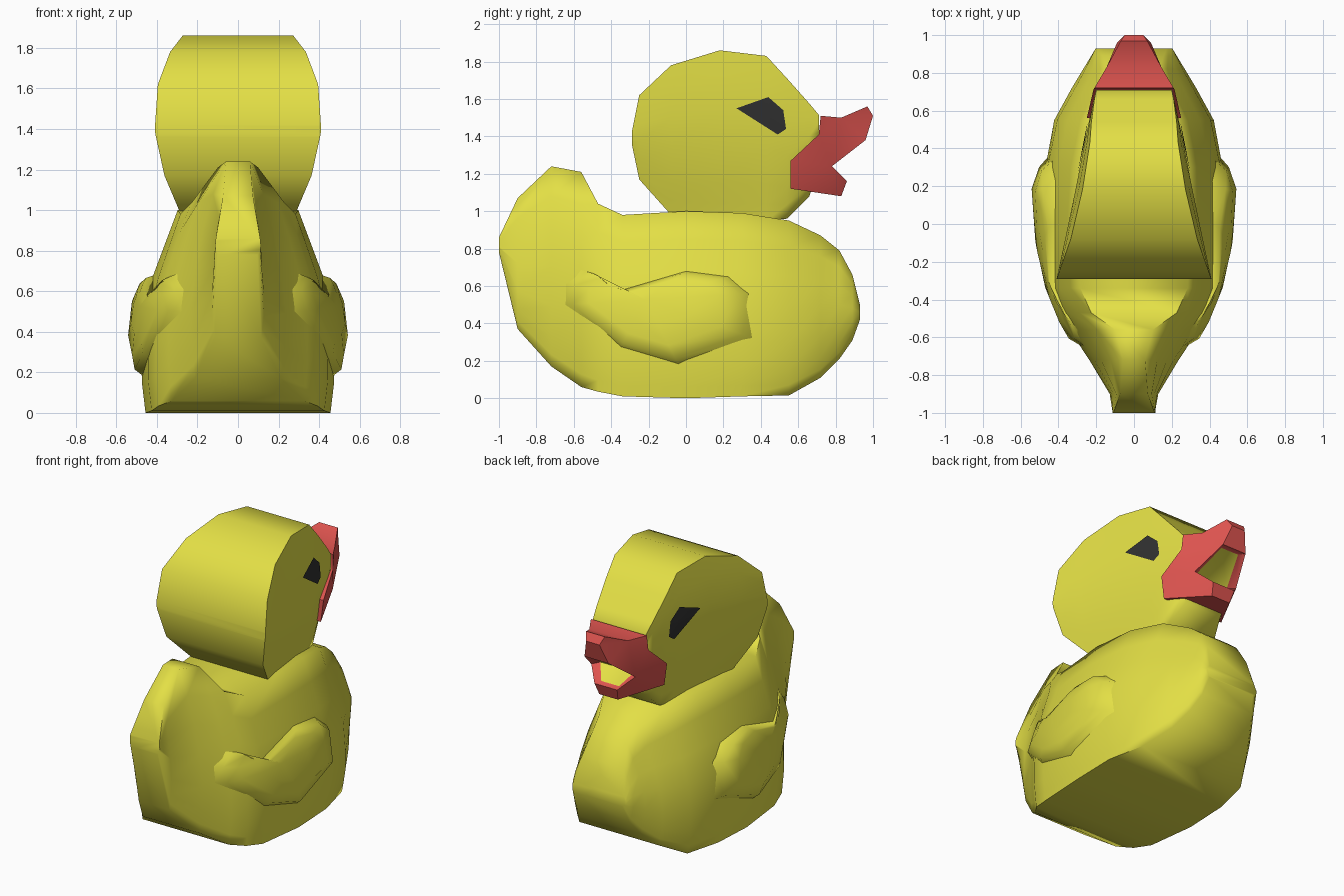
import bpy, bmesh
from math import radians
from mathutils import Vector
from mathutils.bvhtree import BVHTree

cube = bpy.data.objects.get("Cube")
if cube:
    bpy.data.objects.remove(cube)


def material(name, rgb):
    m = bpy.data.materials.new(name)
    m.use_nodes = True
    m.diffuse_color = (*rgb, 1)
    m.node_tree.nodes["Principled BSDF"].inputs["Base Color"].default_value = (*rgb, 1)
    return m


YELLOW = material("yellow", (0.77, 0.74, 0.06))
RED = material("red", (0.74, 0.09, 0.08))
BLACK = material("black", (0.03, 0.03, 0.03))


def interp(table, t):
    """Linear lookup in a list of (key, value)."""
    if t <= table[0][0]:
        return table[0][1]
    for (a, va), (b, vb) in zip(table, table[1:]):
        if t <= b:
            return va + (vb - va) * (t - a) / (b - a)
    return table[-1][1]


def finish(bm, name, mats, angle):
    bmesh.ops.recalc_face_normals(bm, faces=bm.faces)
    me = bpy.data.meshes.new(name)
    bm.to_mesh(me)
    bm.free()
    ob = bpy.data.objects.new(name, me)
    bpy.context.collection.objects.link(ob)
    for m in mats:
        me.materials.append(m)
    bpy.ops.object.select_all(action="DESELECT")
    ob.select_set(True)
    bpy.context.view_layer.objects.active = ob
    bpy.ops.object.shade_smooth_by_angle(angle=radians(angle))
    return ob


def loft(name, stations, levels, width_y, width_z, top_taper, low_taper):
    """Slices along y; half width comes from length and height curves and tapers."""
    bm = bmesh.new()
    rings = []
    for y, low, high in stations:
        half = []
        for f in levels:
            z = low + (high - low) * f
            taper = 1 - interp(top_taper, y) * f ** 2 - interp(low_taper, y) * (1 - f) ** 4
            half.append((interp(width_y, y) * interp(width_z, z) * taper, z))
        pts = half + [(-x, z) for x, z in reversed(half)]
        rings.append([bm.verts.new((x, y, z)) for x, z in pts])
    for a, b in zip(rings, rings[1:]):
        for i in range(len(a)):
            j = (i + 1) % len(a)
            bm.faces.new((a[i], a[j], b[j], b[i]))
    bm.faces.new(rings[0])
    bm.faces.new(rings[-1])
    tree = BVHTree.FromBMesh(bm)
    finish(bm, name, [YELLOW], 75)
    return tree


def flank(tree, y, z):
    """Half width of a lofted part at a point of its side."""
    return tree.ray_cast(Vector((2, y, z)), Vector((-1, 0, 0)))[0].x


# Body with upturned tail and rounded chest
body_tree = loft(
    "body",
    [(-1, .78, .86), (-.9, .37, 1.07), (-.72, .17, 1.24), (-.56, .06, 1.21),
     (-.47, .035, 1.04), (-.34, .01, .98), (0, 0, 1), (.3, .01, .99),
     (.55, .015, .95), (.72, .11, .87), (.82, .21, .79), (.89, .31, .66), (.93, .42, .5)],
    (0, .06, .15, .3, .5, .68, .85, 1),
    [(-1, .15), (-.9, .145), (-.72, .25), (-.56, .35), (-.45, .42), (-.33, .45),
     (0, .48), (.3, .475), (.55, .44), (.76, .34), (.93, .22)],
    [(0, .95), (.2, 1), (.5, .98), (.68, .87), (1, .62), (1.25, .22)],
    [(.2, 0), (.55, .22), (.72, .42), (.82, .42), (.93, .2)],
    [(-.8, .2), (-.5, 0), (.3, 0), (.55, .06), (.8, .2)])

# Head, broad at the back and narrow towards the beak, with a tucked neck
head_tree = loft(
    "head",
    [(-.29, 1.36, 1.42), (-.25, 1.17, 1.62), (-.08, .98, 1.78), (.18, .95, 1.86),
     (.43, .95, 1.83), (.54, .96, 1.71), (.66, 1.08, 1.575), (.71, 1.25, 1.515)],
    (0, .1, .22, .45, .65, .85, 1),
    [(-.29, .41), (-.2, .395), (0, .35), (.25, .3), (.45, .26), (.72, .2)],
    [(.97, .76), (1.15, .89), (1.39, 1), (1.62, .98), (1.78, .91), (1.86, .87)],
    [(0, 0)], [(.54, 0), (.7, .3)])

# Open beak: side profile with its half width at each corner, (y, z, x)
BEAK = [(.56, 1.27, .25), (.71, 1.41, .215), (.72, 1.51, .21), (.83, 1.5, .145),
        (.97, 1.56, .07), (1, 1.51, .05), (.96, 1.38, .09), (.78, 1.24, .165),
        (.86, 1.16, .085), (.83, 1.08, .07), (.56, 1.12, .23)]
bm = bmesh.new()
left = [bm.verts.new((x, y, z)) for y, z, x in BEAK]
right = [bm.verts.new((-x, y, z)) for y, z, x in BEAK]
mouth = []
for i in range(len(BEAK)):
    j = (i + 1) % len(BEAK)
    f = bm.faces.new((left[i], left[j], right[j], right[i]))
    if i in (6, 7):
        mouth.append(f)
sides = [bm.faces.new(left), bm.faces.new(right)]
bmesh.ops.recalc_face_normals(bm, faces=bm.faces)
bmesh.ops.inset_region(bm, faces=mouth, thickness=.04, depth=-.03)
for f in mouth:
    f.material_index = 1
bmesh.ops.triangulate(bm, faces=sides)
finish(bm, "beak", [RED, YELLOW], 45)


def patch(name, outline, side, scales, surface, mat):
    """Disc of nested rings on a flank; surface gives x for y, z and ring number."""
    bm = bmesh.new()
    centre = sum((Vector(p) for p in outline), Vector((0, 0))) / len(outline)
    rings = []
    for k, s in enumerate(scales):
        ring = []
        for p in outline:
            q = centre + (Vector(p) - centre) * s
            ring.append(bm.verts.new((side * surface(q.x, q.y, k), q.x, q.y)))
        rings.append(ring)
    n = len(outline)
    for a, b in zip(rings, rings[1:]):
        for i in range(n):
            bm.faces.new((a[i], a[(i + 1) % n], b[(i + 1) % n], b[i]))
    tip = bm.verts.new((side * surface(centre.x, centre.y, len(scales)), *centre))
    for i in range(n):
        bm.faces.new((rings[-1][i], rings[-1][(i + 1) % n], tip))
    ob = finish(bm, name, [mat], 75)
    # An open patch must face away from the middle of the model
    if sum(p.normal.x * p.area for p in ob.data.polygons) * side < 0:
        ob.data.flip_normals()


def eye_surface(y, z, ring):
    return flank(head_tree, y, z) + .007


WING_X = [(-.65, .32), (-.45, .44), (-.1, .52), (.2, .54), (.37, .47)]
WING_Z = [(.18, -.02), (.3, .005), (.5, 0), (.6, -.03), (.68, -.08)]


def wing_surface(y, z, ring):
    skin = flank(body_tree, y, z)
    if ring == 0:
        return skin - .005
    return max(skin + .015, interp(WING_X, y) + interp(WING_Z, z))


EYE = [(.27, 1.55), (.44, 1.61), (.52, 1.54), (.535, 1.44), (.49, 1.41)]
WING = [(-.65, .5), (-.65, .61), (-.57, .69), (-.5, .67), (-.44, .62), (-.34, .58),
        (0, .68), (.23, .65), (.34, .56), (.36, .32), (-.04, .18), (-.35, .27)]

# Eyes and wings on both flanks
for label, side in (("left", 1), ("right", -1)):
    patch(label + "_eye", EYE, side, (1, .75, .5, .25), eye_surface, BLACK)
    patch(label + "_wing", WING, side, (1, .9, .7, .4), wing_surface, YELLOW)
